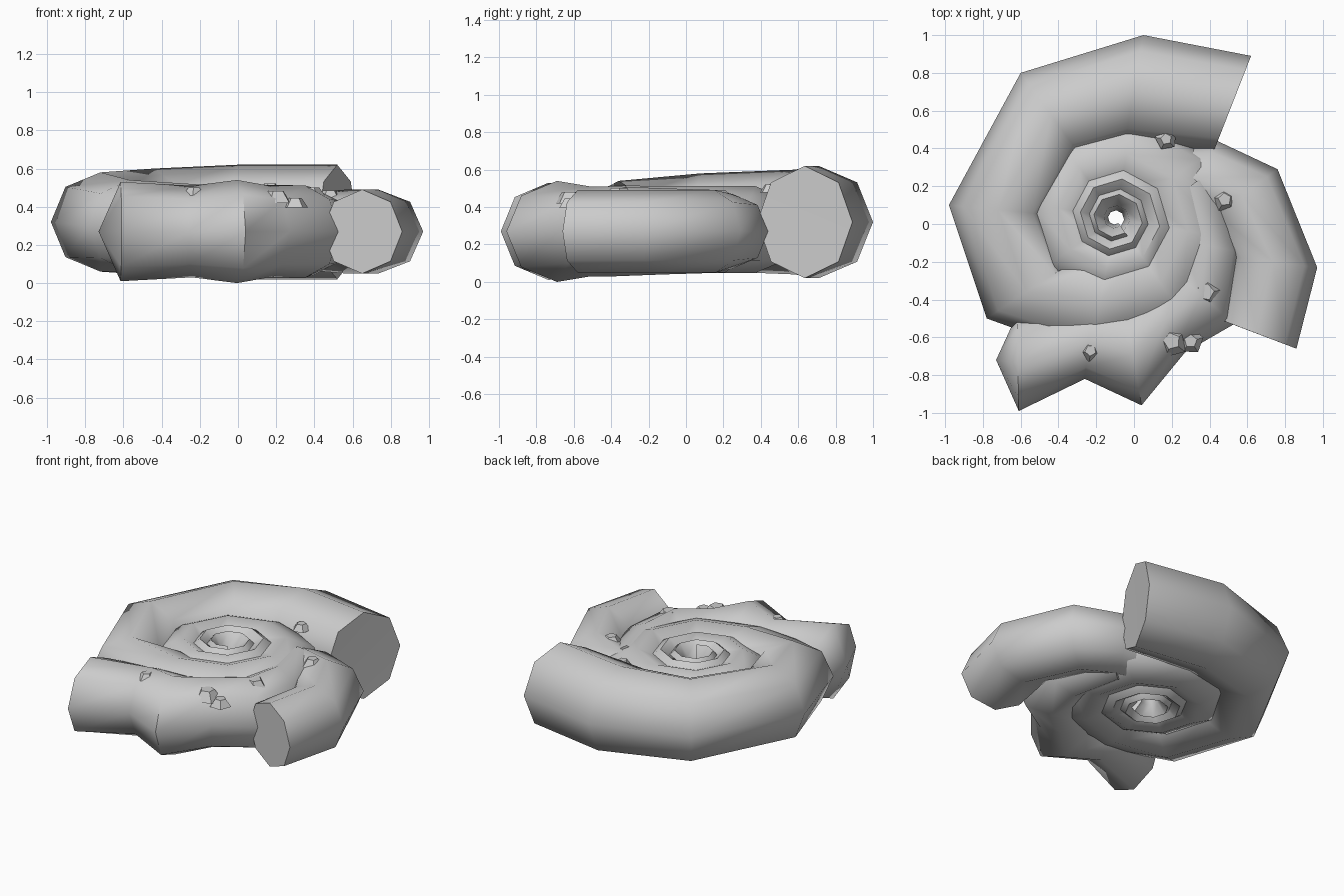
import bpy, bmesh, math
from mathutils import Vector, Matrix

old = bpy.data.objects.get("Cube")
if old:
    bpy.data.objects.remove(old)

grey = bpy.data.materials.new("stone_grey")
grey.use_nodes = True
grey.diffuse_color = (0.6, 0.6, 0.6, 1)
grey.node_tree.nodes["Principled BSDF"].inputs["Base Color"].default_value = (0.6, 0.6, 0.6, 1)


def finish(name, bm, angle):
    bmesh.ops.recalc_face_normals(bm, faces=bm.faces)
    mesh = bpy.data.meshes.new(name)
    bm.to_mesh(mesh)
    bm.free()
    mesh.materials.append(grey)
    ob = bpy.data.objects.new(name, mesh)
    bpy.context.collection.objects.link(ob)
    bpy.ops.object.select_all(action='DESELECT')
    ob.select_set(True)
    bpy.context.view_layer.objects.active = ob
    bpy.ops.object.shade_smooth_by_angle(angle=math.radians(angle))
    return ob


def shell_tube(name, stations, tip, sides=8):
    """Loft octagons; a station is outer x, y, inner x, y, centre z, half height."""
    bm = bmesh.new()
    rings = []
    for ox, oy, ix, iy, zc, h in stations:
        mid = Vector(((ox + ix) / 2, (oy + iy) / 2, zc))
        side = Vector(((ox - ix) / 2, (oy - iy) / 2, 0))
        rings.append([bm.verts.new(mid + side * math.cos(a) + Vector((0, 0, h * math.sin(a))))
                      for a in (math.tau * k / sides for k in range(sides))])
    for r, s in zip(rings, rings[1:]):
        for k in range(sides):
            n = (k + 1) % sides
            bm.faces.new((r[k], r[n], s[n], s[k]))
    # mouth cap fans to a tip, the far end is a plain cap
    point = bm.verts.new(tip)
    for k in range(sides):
        bm.faces.new((point, rings[0][k], rings[0][(k + 1) % sides]))
    bm.faces.new(rings[-1])
    return finish(name, bm, 62)


# main coiled shell: wide outer whorl, then a tightening spiral
main = [(0.62, 0.89, 0.42, 0.38, 0.32, 0.30),
        (0.05, 1.00, -0.05, 0.42, 0.32, 0.30),
        (-0.60, 0.80, -0.28, 0.36, 0.32, 0.28),
        (-0.98, 0.10, -0.46, 0.05, 0.32, 0.26),
        (-0.78, -0.50, -0.36, -0.22, 0.30, 0.24)]
radius = 0.74
for i in range(26):
    a = math.radians(260 + 45 * i)
    c, s = math.cos(a), math.sin(a)
    inner = radius * 0.2
    main.append((radius * c - 0.1, radius * s + 0.03, inner * c - 0.1, inner * s + 0.03,
                 0.28, 0.235 - 0.0008 * i))
    radius *= 0.94
shell_tube("coiled_shell", main, (0.51, 0.62, 0.32))

# side whorl
shell_tube("left_whorl", [
    (0.86, -0.66, 0.44, -0.50, 0.27, 0.22),
    (0.97, -0.23, 0.50, -0.17, 0.27, 0.22),
    (0.76, 0.29, 0.38, 0.02, 0.27, 0.22),
    (0.44, 0.44, 0.22, 0.05, 0.27, 0.20),
    (0.05, 0.40, 0.00, 0.08, 0.27, 0.18)], (0.57, -0.55, 0.27))

# lumpy front whorl
shell_tube("front_whorl", [
    (-0.61, -0.99, -0.62, -0.48, 0.27, 0.26),
    (-0.26, -0.82, -0.22, -0.40, 0.27, 0.24),
    (0.04, -0.96, -0.05, -0.42, 0.27, 0.27),
    (0.27, -0.68, 0.06, -0.34, 0.27, 0.24),
    (0.53, -0.53, 0.18, -0.22, 0.27, 0.24),
    (0.58, -0.15, 0.20, -0.08, 0.27, 0.23),
    (0.46, 0.32, 0.16, 0.10, 0.27, 0.22)], (-0.73, -0.72, 0.27))


# small chips poking through the surface: x, y, z, size, turn
chips = [(0.17, 0.45, 0.50, 0.06, 10), (0.48, 0.13, 0.46, 0.07, 80),
         (0.38, -0.36, 0.47, 0.09, 60), (-0.23, -0.67, 0.48, 0.06, 30),
         (0.20, -0.62, 0.45, 0.09, 15), (0.30, -0.62, 0.42, 0.07, 70)]
for x, y, z, size, turn in chips:
    bm = bmesh.new()
    bmesh.ops.create_cone(bm, cap_ends=True, segments=5, radius1=size, radius2=size * 0.5,
                          depth=size * 0.7, matrix=Matrix.Translation((x, y, z))
                          @ Matrix.Rotation(math.radians(turn), 4, 'Z'))
    finish("chip", bm, 30)
